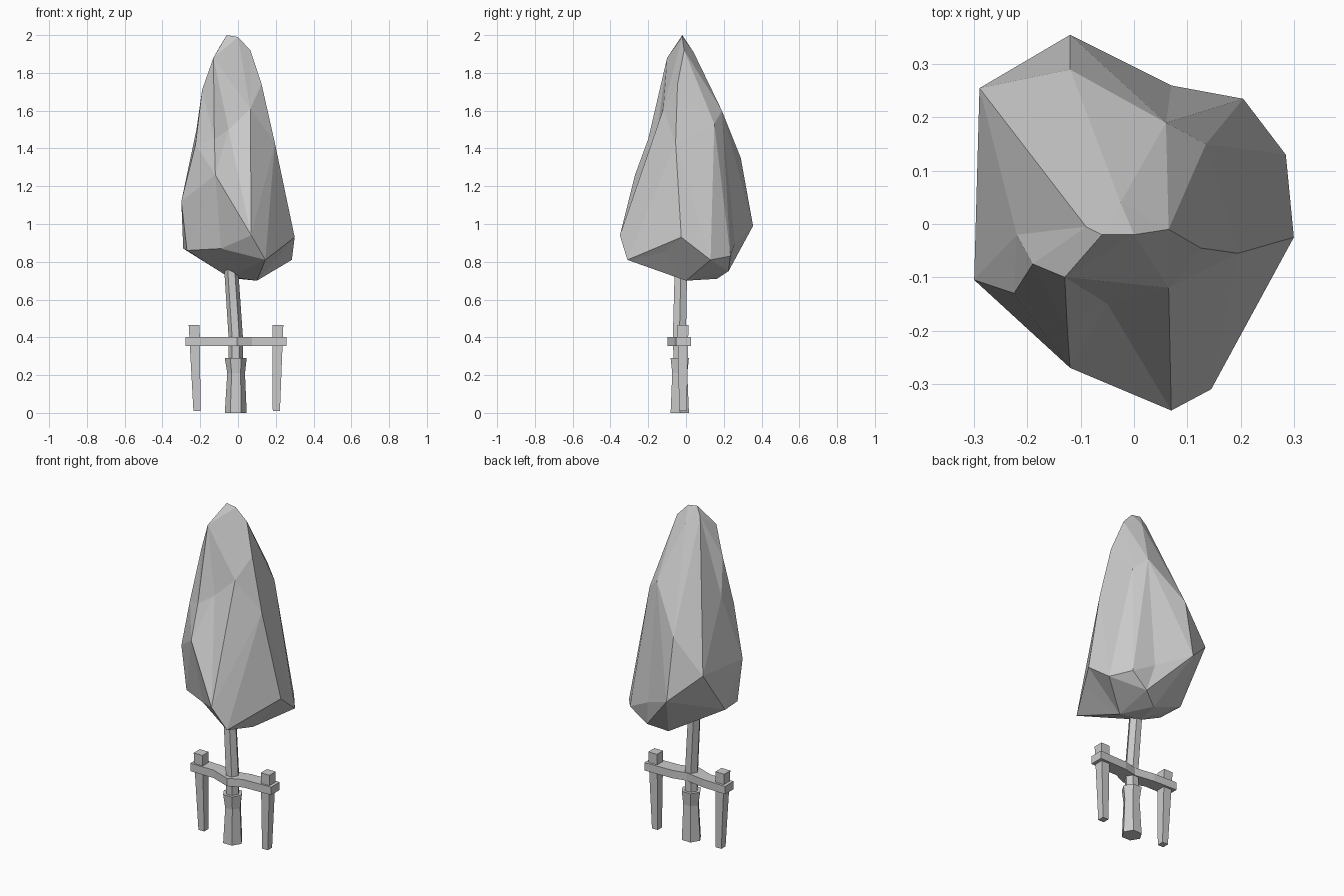
import bpy, bmesh, math
from mathutils import Vector

if "Cube" in bpy.data.objects:
    bpy.data.objects.remove(bpy.data.objects["Cube"])


def finish(name, bm):
    bmesh.ops.recalc_face_normals(bm, faces=bm.faces)
    me = bpy.data.meshes.new(name)
    bm.to_mesh(me)
    bm.free()
    ob = bpy.data.objects.new(name, me)
    bpy.context.collection.objects.link(ob)
    return ob


def loft(name, rings, sides, spin=0.0):
    """Faceted column through rings of (x, y, z, x radius, y radius)."""
    bm = bmesh.new()
    loops = []
    for x, y, z, rx, ry in rings:
        angles = [spin + math.tau * i / sides for i in range(sides)]
        loops.append([bm.verts.new((x + rx * math.cos(a), y + ry * math.sin(a), z)) for a in angles])
    for lo, hi in zip(loops, loops[1:]):
        for i in range(sides):
            j = (i + 1) % sides
            bm.faces.new((lo[i], lo[j], hi[j], hi[i]))
    bm.faces.new(loops[0][::-1])
    bm.faces.new(loops[-1])
    return finish(name, bm)


# Crown: faceted shell, key corners only
corners = [
    (-.06, -.02, 2.0), (0, -.02, 1.99), (.065, -.01, 1.92), (-.09, -.005, 1.95),
    (.125, -.045, 1.74), (.195, -.055, 1.43), (-.13, -.10, 1.88), (-.19, -.075, 1.71),
    (-.125, -.20, 1.45), (-.225, -.13, 1.42), (-.22, -.02, 1.50), (.065, -.12, 1.61),
    (-.05, -.15, 1.50), (-.12, .29, 1.35), (.06, .19, 1.60), (.135, .15, 1.53),
    (-.025, .04, 1.91), (.30, -.025, .93), (.285, .13, .81), (.205, .235, .83),
    (.07, .26, .90), (-.12, .355, .99), (-.29, .255, 1.15), (-.30, -.105, 1.12),
    (-.12, -.27, 1.26), (.07, -.35, .94), (.145, -.31, .81), (.21, -.125, .85),
    (-.27, -.10, .86), (-.09, -.20, .87), (-.05, 0, .72), (.10, 0, .70),
    (0, .165, .71), (.10, .225, .75), (-.29, .045, .87),
]
# Hull is taken on inflated corners so shallow dents survive
bm = bmesh.new()
home = {}
centre = Vector((0, 0, 1.2))
for p in corners:
    real = Vector(p)
    d = real - centre
    d.z *= 0.42
    v = bm.verts.new(d.lerp(d.normalized() * 0.33, 0.6))
    home[v] = real
bmesh.ops.convex_hull(bm, input=bm.verts[:])
bmesh.ops.delete(bm, geom=[v for v in bm.verts if not v.link_faces], context='VERTS')
for v in bm.verts:
    v.co = home[v]
finish("crown", bm)

# Trunk: slim stem and thicker base guard
loft("trunk", [(-.012, -.032, .2, .038, .036), (-.012, -.035, .4, .038, .040),
               (-.036, -.027, .76, .037, .038)], 6)
loft("trunk_base", [(-.012, -.033, 0, .058, .056), (-.010, -.033, .21, .047, .046),
                    (-.012, -.033, .29, .058, .056)], 6)

# Two tapered stakes
for name, top, foot in (("left_stake", -.232, -.217), ("right_stake", .211, .203)):
    r = math.sqrt(2)
    loft(name, [(foot, -.016, .01, .019 * r, .020 * r), (top, -.016, .465, .029 * r, .029 * r)],
         4, math.pi / 4)

# Crossbar bent around the trunk: front edge and back edge at each station
stations = [(-.277, -.053, .027), (-.125, -.053, .022), (-.005, -.097, .004),
            (.075, -.060, .022), (.256, -.053, .027)]
bm = bmesh.new()
outline = [(x, f) for x, f, b in stations] + [(x, b) for x, f, b in stations[::-1]]
face = bm.faces.new([bm.verts.new((x, y, .355)) for x, y in outline])
ext = bmesh.ops.extrude_face_region(bm, geom=[face], use_keep_orig=True)
for v in ext["geom"]:
    if isinstance(v, bmesh.types.BMVert):
        v.co.z = .402
finish("crossbar", bm)
